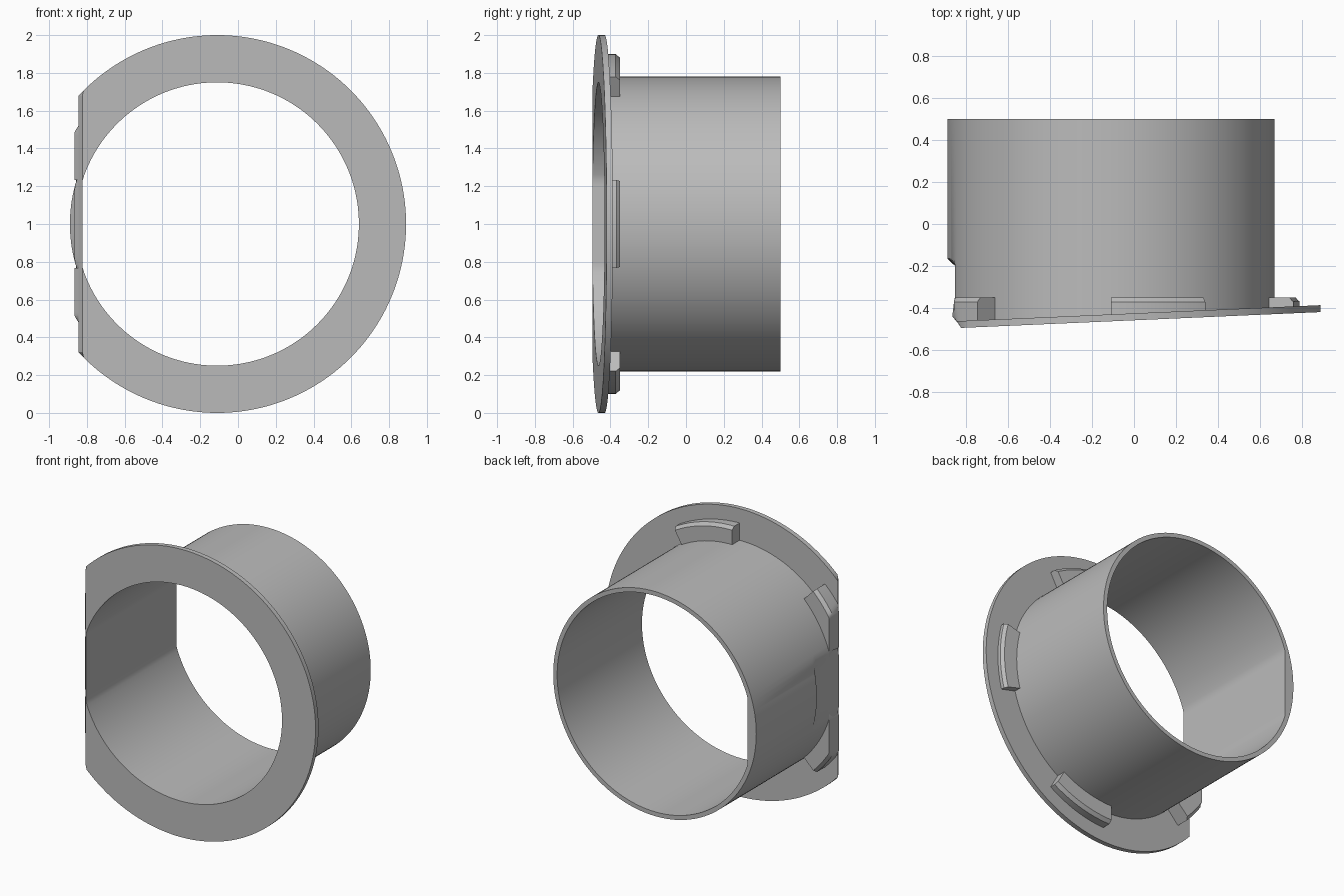
import bpy
import bmesh
from math import cos, sin, pi, radians

cube = bpy.data.objects.get("Cube")
if cube:
    bpy.data.objects.remove(cube, do_unlink=True)

CX, CZ = -0.11, 1.0      # axis of the tube
SEG = 160
FLAT = -0.822            # flat on the inside of the bore

grey = bpy.data.materials.new("plain grey")
grey.use_nodes = True
grey.diffuse_color = (0.5, 0.5, 0.5, 1)
grey.node_tree.nodes["Principled BSDF"].inputs["Base Color"].default_value = (0.5, 0.5, 0.5, 1)


def tilted(offset):
    """Depth function parallel to the slanted front of the flange."""
    return lambda x: -0.459 + 0.044 * x + offset


def level(y):
    return lambda x: y


def point(angle, radius, limit, depth):
    """Point on a circle, trimmed by a vertical flat on the -x side."""
    x = max(CX + radius * cos(angle), limit)
    return (x, depth(x), CZ + radius * sin(angle))


def sweep(name, section, start, end, steps, closed):
    """Turn a section of (radius, flat limit, depth) around the axis."""
    bm = bmesh.new()
    count = steps if closed else steps + 1
    rows = [[bm.verts.new(point(start + (end - start) * i / steps, *s)) for s in section]
            for i in range(count)]
    n = len(section)
    for i in range(steps):
        a, b = rows[i], rows[(i + 1) % count]
        for j in range(n):
            k = (j + 1) % n
            bm.faces.new((a[j], a[k], b[k], b[j]))
    if not closed:
        bm.faces.new(rows[0])
        bm.faces.new(rows[-1])
    bmesh.ops.recalc_face_normals(bm, faces=bm.faces)
    mesh = bpy.data.meshes.new(name)
    bm.to_mesh(mesh)
    bm.free()
    mesh.materials.append(grey)
    obj = bpy.data.objects.new(name, mesh)
    bpy.context.collection.objects.link(obj)
    bpy.ops.object.select_all(action='DESELECT')
    obj.select_set(True)
    bpy.context.view_layer.objects.active = obj
    bpy.ops.object.shade_smooth_by_angle(angle=radians(25))
    return obj


# Slanted flange with a chamfered flat side
sweep("flange", [
    (1.0, -0.824, tilted(0)), (1.0, -0.845, tilted(0.033)),
    (0.75, FLAT, tilted(0.033)), (0.75, FLAT, tilted(0)),
], 0, 2 * pi, SEG, True)

# Tube with a relieved flat near the flange
sweep("tube", [
    (0.78, -0.843, tilted(0.03)), (0.78, -0.866, tilted(0.057)),
    (0.78, -0.853, level(-0.35)), (0.78, -0.853, level(-0.2)),
    (0.78, -0.9, level(-0.165)), (0.78, -0.9, level(0.5)),
    (0.75, FLAT, level(0.5)), (0.75, FLAT, tilted(0.03)),
], 0, 2 * pi, SEG, True)

# Five locating lugs behind the flange
for i in range(5):
    middle = radians(75 * (i - 2))
    half = radians(15)
    sweep("lug_%d" % (i + 1), [
        (0.77, -0.845, tilted(0.03)), (0.9, -0.845, tilted(0.03)),
        (0.9, -0.866, tilted(0.057)), (0.9, -0.858, level(-0.372)),
        (0.88, -0.854, level(-0.35)), (0.77, -0.854, level(-0.35)),
    ], middle - half, middle + half, 24, False)
